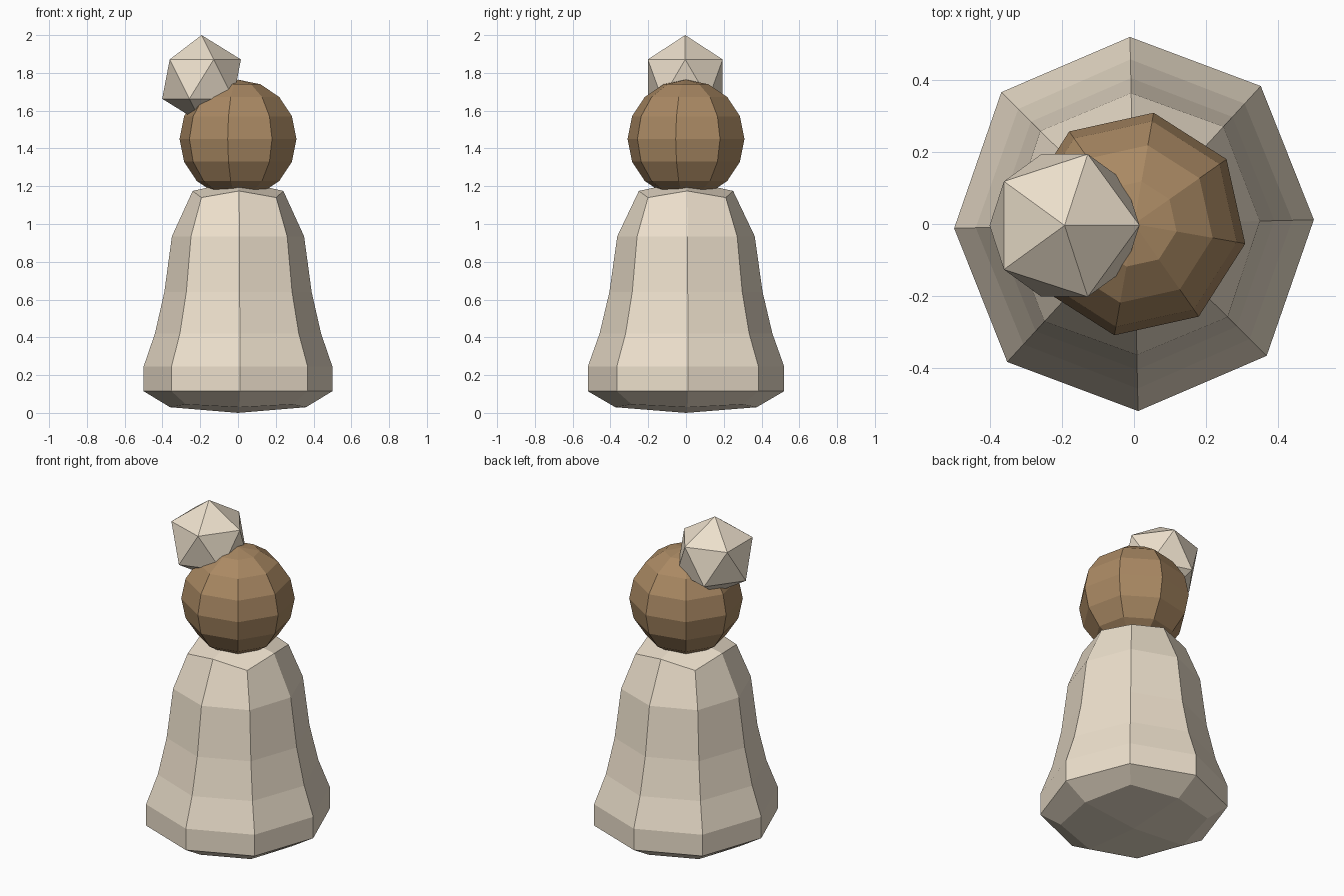
import bpy, bmesh
from math import cos, sin, pi, radians

if "Cube" in bpy.data.objects:
    bpy.data.objects.remove(bpy.data.objects["Cube"])


def material(name, color):
    m = bpy.data.materials.new(name)
    m.diffuse_color = (*color, 1)
    m.use_nodes = True
    m.node_tree.nodes["Principled BSDF"].inputs["Base Color"].default_value = m.diffuse_color
    return m


cream = material("cream", (0.84, 0.74, 0.60))
brown = material("brown", (0.40, 0.25, 0.125))


def finish(name, bm, mat):
    bmesh.ops.recalc_face_normals(bm, faces=bm.faces[:])
    me = bpy.data.meshes.new(name)
    bm.to_mesh(me)
    bm.free()
    me.materials.append(mat)
    ob = bpy.data.objects.new(name, me)
    bpy.context.collection.objects.link(ob)
    return ob


# Body: eight-sided robe; (radius, z) of side points, (radius, z) of corner points
rings = [
    (0.36, 0.03, 0.40, 0.045),
    (0.50, 0.115, 0.51, 0.115),
    (0.50, 0.245, 0.51, 0.245),
    (0.44, 0.42, 0.445, 0.42),
    (0.39, 0.64, 0.396, 0.64),
    (0.35, 0.935, 0.36, 0.935),
    (0.24, 1.175, 0.28, 1.14),
]
bm = bmesh.new()
loops = []
for ra, za, rc, zc in rings:
    loop = []
    for i in range(8):
        r, z = (rc, zc) if i % 2 else (ra, za)
        a = i * pi / 4 + radians(1.3)
        loop.append(bm.verts.new((r * cos(a), 1.04 * r * sin(a), z)))
    loops.append(loop)
for lo, hi in zip(loops, loops[1:]):
    for i in range(8):
        j = (i + 1) % 8
        bm.faces.new((lo[i], lo[j], hi[j], hi[i]))
# Shallow caps: four quads around a centre point
for loop, z in ((loops[0], 0.0), (loops[-1], 1.23)):
    pole = bm.verts.new((0, 0, z))
    for i in range(0, 8, 2):
        bm.faces.new((pole, loop[i], loop[i + 1], loop[(i + 2) % 8]))
finish("body", bm, cream)

# Head: low-poly ball
bm = bmesh.new()
bmesh.ops.create_uvsphere(bm, u_segments=8, v_segments=8, radius=0.314)
head = finish("head", bm, brown)
head.location = (0, 0, 1.45)
head.rotation_euler.z = radians(-10)

# Topknot: icosahedron set to one side
bm = bmesh.new()
bmesh.ops.create_icosphere(bm, subdivisions=1, radius=0.233)
knot = finish("topknot", bm, cream)
knot.location = (-0.193, -0.004, 1.767)
